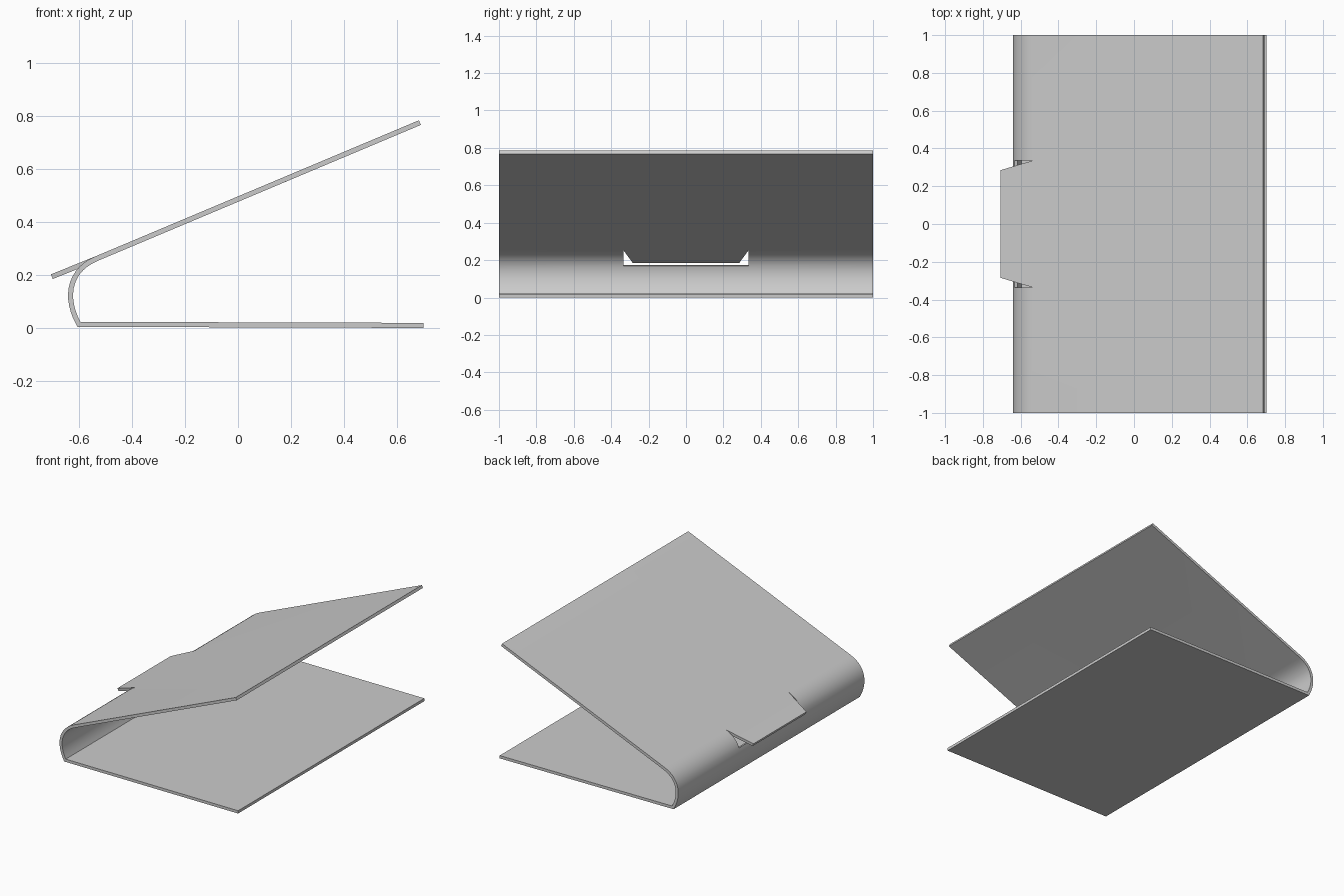
import bpy, bmesh, math
from mathutils import Vector

if "Cube" in bpy.data.objects:
    bpy.data.objects.remove(bpy.data.objects["Cube"])

THICK = 0.019
SEGS, HOLE = 13, 7            # curve steps, first step of the cut-out


def bezier(p, t):
    u = 1 - t
    return p[0]*u**3 + p[1]*3*u*u*t + p[2]*3*u*t*t + p[3]*t**3


# Side profile (x, z): base, curved spine, sloping top
spine = [Vector(c) for c in ((-0.601, 0.014), (-0.66, 0.12), (-0.635, 0.220), (-0.535, 0.262))]
path = [Vector((0.701, 0.010))]
path += [bezier(spine, i / SEGS) for i in range(SEGS + 1)]
path.append(Vector((0.687, 0.776)))

# Folded sheet with a rectangular opening across the spine
bm = bmesh.new()
cols = (-1, -0.335, 0.335, 1)
rows = [[bm.verts.new((p.x, y, p.y)) for y in cols] for p in path]
root = SEGS + 1
for i in range(len(rows) - 1):
    for j in range(3):
        if j == 1 and HOLE < i < root:
            continue
        bm.faces.new((rows[i][j], rows[i][j+1], rows[i+1][j+1], rows[i+1][j]))

# Tapered stop tab continuing the top panel over the spine
tip = [bm.verts.new((-0.703, y, 0.194)) for y in (-0.285, 0.285)]
bm.faces.new((tip[0], tip[1], rows[root][2], rows[root][1]))
bmesh.ops.delete(bm, geom=[v for v in bm.verts if not v.link_faces], context='VERTS')
bmesh.ops.recalc_face_normals(bm, faces=bm.faces)

mesh = bpy.data.meshes.new("folded_stand")
bm.to_mesh(mesh)
bm.free()
stand = bpy.data.objects.new("folded_stand", mesh)
bpy.context.collection.objects.link(stand)

# Sheet thickness
solid = stand.modifiers.new("thickness", 'SOLIDIFY')
solid.thickness = THICK
solid.offset = 0
solid.use_even_offset = True

bpy.context.view_layer.objects.active = stand
stand.select_set(True)
bpy.ops.object.modifier_apply(modifier="thickness")
bpy.ops.object.shade_smooth_by_angle(angle=math.radians(30))
